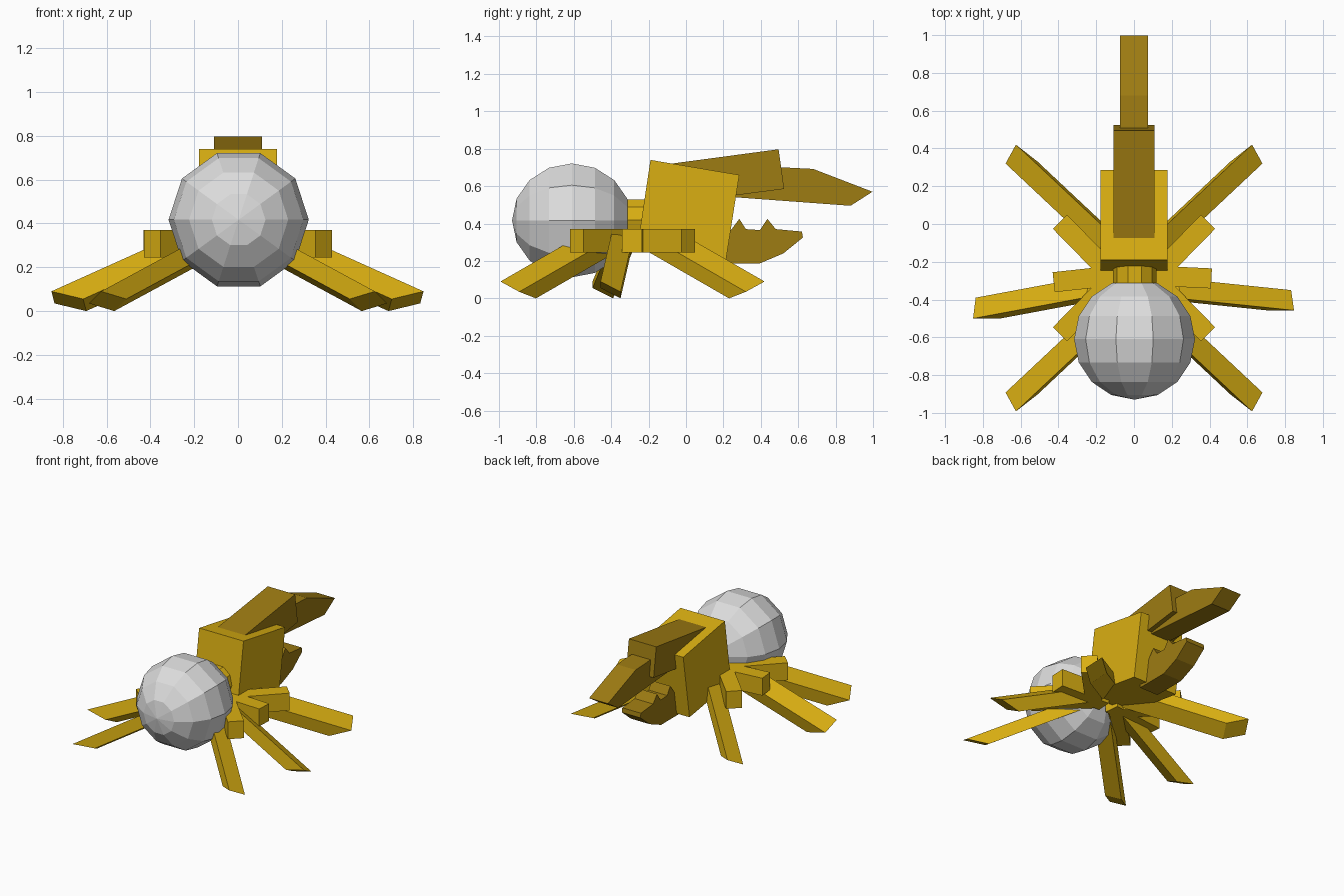
import bpy, bmesh, math
from mathutils import Vector, Matrix

cube = bpy.data.objects.get("Cube")
if cube:
    bpy.data.objects.remove(cube, do_unlink=True)


def material(name, rgb):
    m = bpy.data.materials.new(name)
    m.use_nodes = True
    m.diffuse_color = (*rgb, 1)
    m.node_tree.nodes["Principled BSDF"].inputs["Base Color"].default_value = (*rgb, 1)
    return m


GOLD = material("gold", (0.70, 0.43, 0.006))
DARK_GOLD = material("dark gold", (0.34, 0.20, 0.006))
GREY = material("light grey", (0.72, 0.72, 0.72))


def finish(bm, name, mat):
    bmesh.ops.recalc_face_normals(bm, faces=bm.faces)
    me = bpy.data.meshes.new(name)
    bm.to_mesh(me)
    bm.free()
    me.materials.append(mat)
    ob = bpy.data.objects.new(name, me)
    bpy.context.scene.collection.objects.link(ob)
    return ob


def prism(name, outline, shift, mat):
    """Sweep a flat outline along a straight vector."""
    bm = bmesh.new()
    face = bm.faces.new([bm.verts.new(p) for p in outline])
    new = bmesh.ops.extrude_face_region(bm, geom=[face])["geom"]
    bmesh.ops.translate(bm, vec=Vector(shift),
                        verts=[v for v in new if isinstance(v, bmesh.types.BMVert)])
    if face.is_valid and all(len(e.link_faces) < 2 for e in face.edges):
        bm.faces.new(list(reversed(face.verts)))
    return finish(bm, name, mat)


def side_profile(name, points, half_width, mat):
    """Outline in the y-z plane, given thickness across x."""
    return prism(name, [(-half_width, y, z) for y, z in points],
                 (2 * half_width, 0, 0), mat)


# Abdomen ball and neck, both with their axis along y
turn = Matrix.Rotation(math.pi / 2, 4, 'X') @ Matrix.Rotation(math.pi / 2, 4, 'Z')
bm = bmesh.new()
bmesh.ops.create_uvsphere(bm, u_segments=10, v_segments=8, radius=0.32,
                          matrix=Matrix.Translation((0.003, -0.61, 0.417)) @ turn)
finish(bm, "abdomen", GREY)
bm = bmesh.new()
bmesh.ops.create_cone(bm, cap_ends=True, segments=10, radius1=0.115, radius2=0.115, depth=0.3,
                      matrix=Matrix.Translation((0.003, -0.30, 0.42)) @ turn)
finish(bm, "neck", GOLD)

# Head block and jaws
side_profile("head", [(-0.19, 0.74), (0.285, 0.66), (0.213, 0.20), (-0.26, 0.275)], 0.177, GOLD)
side_profile("upper_jaw_base", [(-0.08, 0.72), (0.495, 0.797), (0.525, 0.585), (-0.05, 0.51)],
             0.109, DARK_GOLD)
side_profile("upper_jaw_tip", [(0.20, 0.70), (0.52, 0.70), (0.68, 0.692), (0.997, 0.57),
                               (0.88, 0.495), (0.20, 0.545)], 0.075, DARK_GOLD)
side_profile("lower_jaw", [(0.15, 0.185), (0.39, 0.185), (0.52, 0.24), (0.625, 0.325),
                           (0.62, 0.357), (0.48, 0.37), (0.435, 0.425), (0.395, 0.365),
                           (0.32, 0.37), (0.285, 0.425), (0.24, 0.365), (0.15, 0.365)],
             0.074, DARK_GOLD)


def upper_leg(name, start, end):
    """Level block between two points in plan."""
    a, b = Vector(start), Vector(end)
    d = (b - a).normalized()
    n = Vector((-d.y, d.x)) * 0.053
    corners = [a + n, a - n, b - n, b + n]
    prism(name, [(c.x, c.y, 0.245) for c in corners], (0, 0, 0.125), GOLD)


def lower_leg(name, high, low, slant, shift):
    """Sloped, rolled bar: foot outline swept up towards the body."""
    high, low, slant = Vector(high), Vector(low), Vector(slant)
    prism(name, [high, low, low + slant, high + slant], shift, GOLD)


# Diagonal legs, mirrored left/right and front/back about the hub
HUB_Y = -0.286
for side, sx in (("left", 1), ("right", -1)):
    for end, sy in (("back", 1), ("front", -1)):
        def flip(x, y, z):
            return (sx * x, HUB_Y + sy * (y - HUB_Y), z)
        upper_leg(f"{end}_{side}_upper_leg", (sx * 0.10, HUB_Y),
                  flip(0.392, 0.012, 0)[:2])
        lower_leg(f"{end}_{side}_lower_leg", flip(0.625, 0.42, 0.09), flip(0.68, 0.32, 0.035),
                  (sx * -0.115, sy * -0.09, -0.035), (sx * -0.49, sy * -0.46, 0.265))

# Middle legs, set at slightly different angles
upper_leg("middle_left_upper_leg", (0.03, -0.27), (0.41, -0.288))
lower_leg("middle_left_lower_leg", (0.847, -0.457, 0.09), (0.832, -0.35, 0.035),
          (-0.145, 0, -0.035), (-0.60, 0.062, 0.27))
upper_leg("middle_right_upper_leg", (-0.03, -0.265), (-0.425, -0.308))
lower_leg("middle_right_lower_leg", (-0.852, -0.50, 0.09), (-0.838, -0.39, 0.035),
          (0.145, 0, -0.035), (0.60, 0.112, 0.27))
